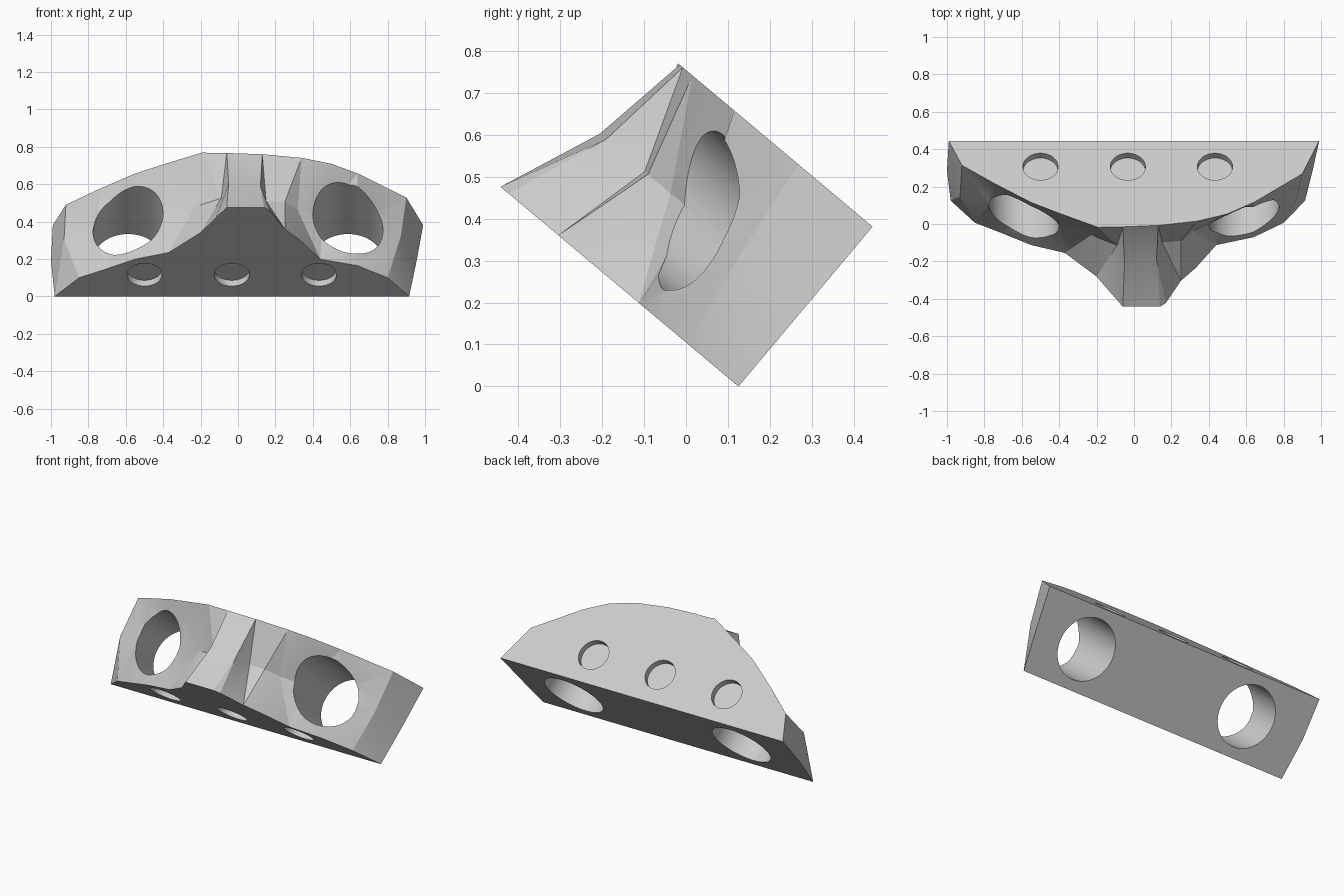
import bpy
import bmesh
import math
from mathutils import Matrix, Vector

cube = bpy.data.objects.get("Cube")
if cube:
    bpy.data.objects.remove(cube)

TILT = math.radians(40)
DEPTH = 0.497          # distance between the two flat cheeks
HOLE_X, HOLE_R = 0.588, 0.187
SOCKET_R, SOCKET_DEPTH = 0.094, 0.04

stone = bpy.data.materials.new("stone_grey")
stone.use_nodes = True
grey = (0.6, 0.6, 0.6, 1)
stone.diffuse_color = grey
stone.node_tree.nodes["Principled BSDF"].inputs["Base Color"].default_value = grey

# Local frame: x across, u forward from the flat back, w from lower to upper cheek
FORWARD = Vector((0, -math.cos(TILT), math.sin(TILT)))
UP = Vector((0, math.sin(TILT), math.cos(TILT)))
ORIGIN = Vector((0, 0.125, 0))


def place(x, u, w):
    return ORIGIN + Vector((x, 0, 0)) + FORWARD * u + UP * w


# Contours of the rough face, (x, u), on the lower cheek, halfway, and on the upper cheek
lower = [(-.98, 0), (-.85, .155), (-.72, .22), (-.55, .31), (-.37, .365), (-.2, .53),
         (-.12, .65), (-.06, .74), (.14, .74), (.17, .715), (.25, .56), (.33, .47),
         (.44, .31), (.64, .255), (.8, .155), (.915, 0)]
middle = [(-1, 0), (-.93, .18), (-.75, .25), (-.55, .32), (-.38, .4), (-.23, .45),
          (-.09, .52), (-.05, .64), (.12, .62), (.15, .5), (.25, .49), (.32, .42),
          (.45, .35), (.64, .33), (.87, .2), (.955, 0)]
upper = [(-.99, 0), (-.92, .17), (-.75, .295), (-.55, .43), (-.4, .505), (-.19, .605),
         (-.15, .6), (-.06, .6), (.13, .59), (.2, .58), (.27, .57), (.34, .56),
         (.5, .51), (.64, .43), (.9, .23), (.99, 0)]

# Rock body: lofted rough face closed by flat cheeks and a flat back
bm = bmesh.new()
rails = [[bm.verts.new(place(x, u, DEPTH * i / 2)) for x, u in rail]
         for i, rail in enumerate((lower, middle, upper))]
for a, b in zip(rails, rails[1:]):
    for i in range(len(a) - 1):
        quad = [a[i], a[i + 1], b[i + 1], b[i]]
        face = bm.faces.new(quad)
        bmesh.ops.triangulate(bm, faces=[face])
bm.faces.new(rails[0])
bm.faces.new(rails[2])
bm.faces.new([r[0] for r in rails] + [r[-1] for r in reversed(rails)])
bmesh.ops.recalc_face_normals(bm, faces=bm.faces)
mesh = bpy.data.meshes.new("rock_block")
bm.to_mesh(mesh)
bm.free()
mesh.materials.append(stone)
rock = bpy.data.objects.new("rock_block", mesh)
bpy.context.collection.objects.link(rock)


def drill(name, centre, axis, radius, length):
    """Cut a round hole of the given length centred on a point."""
    rotation = axis.to_track_quat('Z', 'Y').to_matrix().to_4x4()
    cutter_bm = bmesh.new()
    bmesh.ops.create_cone(cutter_bm, cap_ends=True, segments=64, radius1=radius,
                          radius2=radius, depth=length,
                          matrix=Matrix.Translation(centre) @ rotation)
    data = bpy.data.meshes.new(name)
    cutter_bm.to_mesh(data)
    cutter_bm.free()
    data.materials.append(stone)
    cutter = bpy.data.objects.new(name, data)
    cutter.hide_render = True
    bpy.context.collection.objects.link(cutter)
    cut = rock.modifiers.new(name, 'BOOLEAN')
    cut.operation = 'DIFFERENCE'
    cut.solver = 'EXACT'
    cut.object = cutter
    bpy.ops.object.modifier_apply(modifier=cut.name)
    bpy.data.objects.remove(cutter)


bpy.ops.object.select_all(action='DESELECT')
rock.select_set(True)
bpy.context.view_layer.objects.active = rock

# Two wide holes run from the back through the rough face
for side in (-1, 1):
    drill("wide_hole", place(side * HOLE_X, 0.3, DEPTH / 2), FORWARD, HOLE_R, 1.2)

# Three shallow round sockets in each cheek
for x in (-.5, -.033, .433):
    for w in (0, DEPTH):
        drill("socket", place(x, 0.18, w), UP, SOCKET_R, SOCKET_DEPTH * 2)

bpy.ops.object.shade_smooth_by_angle(angle=math.radians(20))
